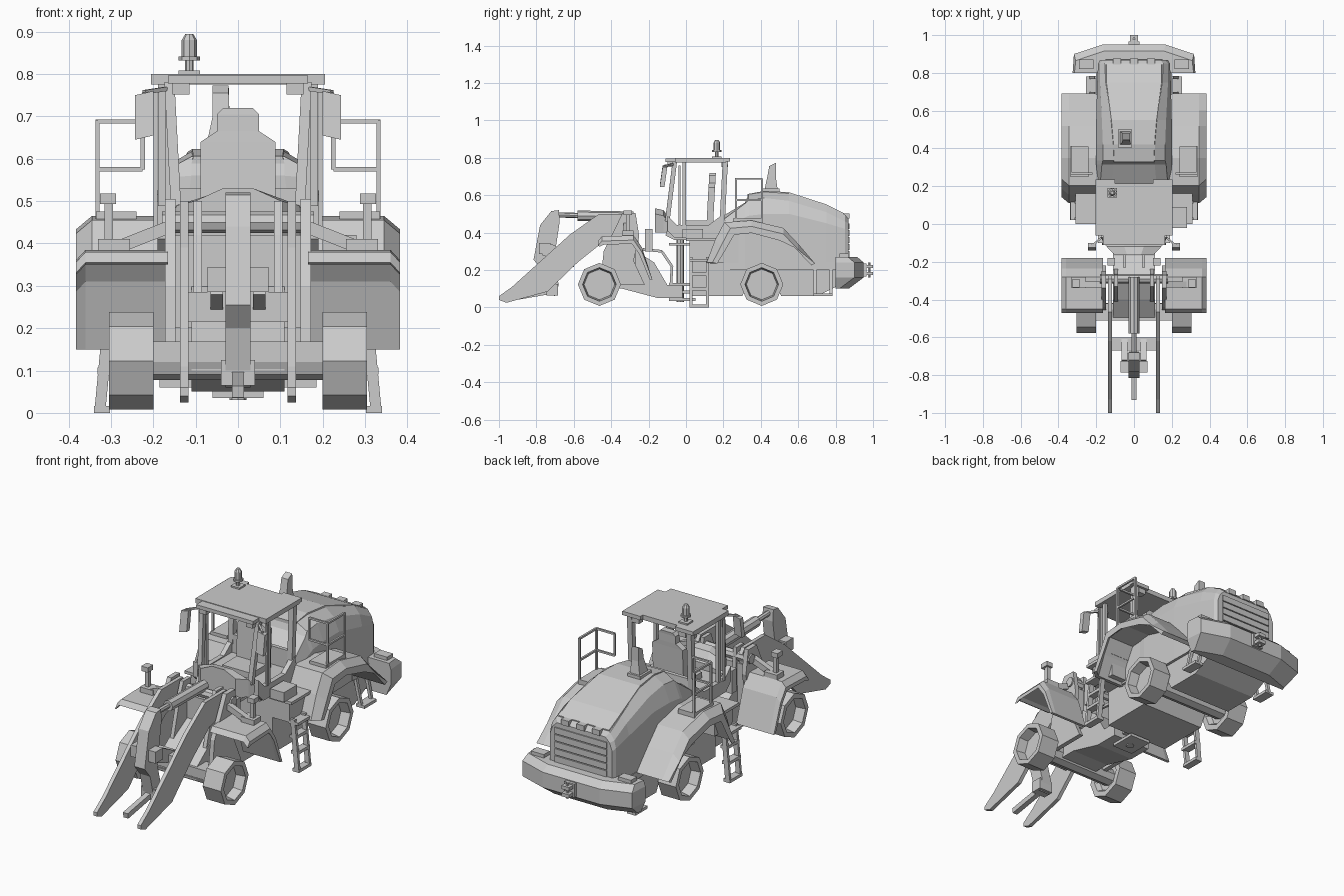
import bpy, bmesh, math
from mathutils import Vector


def loft(name, rings, mirror=False):
    """Skin equal-length closed rings, capped at both ends."""
    bm = bmesh.new()
    vs = [[bm.verts.new(p) for p in r] for r in rings]
    n = len(rings[0])
    for a, b in zip(vs, vs[1:]):
        for i in range(n):
            j = (i + 1) % n
            bm.faces.new((a[i], a[j], b[j], b[i]))
    bm.faces.new(vs[0])
    bm.faces.new(vs[-1])
    bmesh.ops.recalc_face_normals(bm, faces=bm.faces)
    me = bpy.data.meshes.new(name)
    bm.to_mesh(me)
    bm.free()
    ob = bpy.data.objects.new(name, me)
    bpy.context.collection.objects.link(ob)
    if mirror:
        ob.modifiers.new("Mirror", 'MIRROR').use_mirror_merge = False
    return ob


def prof(name, pts, x0, x1, mirror=False):
    """Side profile of (y, z) points extruded from x0 to x1."""
    return loft(name, [[(x, y, z) for y, z in pts] for x in (x0, x1)], mirror)


def box(name, x0, x1, y0, y1, z0, z1, mirror=False):
    return prof(name, [(y0, z0), (y1, z0), (y1, z1), (y0, z1)], x0, x1, mirror)


def bar(name, p, q, r, mirror=False, n=4):
    """Straight beam from p to q with n sides."""
    p, q = Vector(p), Vector(q)
    d = (q - p).normalized()
    u = d.cross(Vector((0, 0, 1)) if abs(d.z) < .9 else Vector((0, 1, 0))).normalized()
    v = d.cross(u)
    off = [math.tau * (i + (.5 if n == 4 else 0)) / n for i in range(n)]
    k = r * (1.414 if n == 4 else 1)
    ring = lambda c: [c + (u * math.cos(a) + v * math.sin(a)) * k for a in off]
    return loft(name, [ring(p), ring(q)], mirror)


def path(name, pts, r, mirror=False):
    for p, q in zip(pts, pts[1:]):
        bar(name, p, q, r, mirror)


# Wheels: octagons with recessed rims, and axles
for nm, y in (("front", -.463), ("rear", .405)):
    rings = []
    for x, r in ((.225, .07), (.2, .085), (.2, .115), (.305, .115), (.305, .09), (.255, .082)):
        rings.append([(x, y + r * math.sin(math.tau * i / 8), .123 + r * math.cos(math.tau * i / 8))
                      for i in range(8)])
    loft(nm + "_wheel", rings, True)
    bar(nm + "_axle", (-.23, y, .123), (.23, y, .123), .045, n=8)

# Boom arms, cross tube and pin
prof("boom_arm", [(-1, .06), (-1, .04), (-.96, .025), (-.74, .085), (-.58, .24), (-.43, .36),
                  (-.28, .39), (-.27, .47), (-.29, .5), (-.465, .5), (-.62, .39), (-.93, .11)],
     .117, .137, True)
bar("boom_cross_tube", (-.12, -.635, .25), (.12, -.635, .25), .035)
bar("boom_pin", (-.18, -.29, .45), (.18, -.29, .45), .025, n=8)

# Bell crank, its pivot, link and tilt cylinder
prof("bell_crank", [(-.815, .255), (-.78, .44), (-.72, .515), (-.68, .52), (-.675, .46), (-.69, .36),
                    (-.71, .24), (-.68, .12), (-.70, .06), (-.74, .08), (-.77, .2)], -.03, .03)
bar("crank_pivot", (-.072, -.755, .315), (.072, -.755, .315), .03)
bar("crank_lower_pin", (-.04, -.715, .095), (.04, -.715, .095), .03)
prof("crank_bracket", [(-.77, .28), (-.72, .34), (-.6, .28), (-.6, .22)], .035, .065, True)
bar("lower_link", (0, -.70, .09), (0, -.93, .05), .014)
bar("tilt_rod", (0, -.7, .495), (0, -.52, .49), .014, n=8)
bar("tilt_cylinder", (0, -.58, .49), (0, -.28, .485), .028, n=8)

# Front frame, towers and articulation joint
prof("front_frame", [(-.5, .1), (-.5, .165), (-.4, .24), (-.28, .31), (-.17, .24), (-.1, .12),
                     (-.02, .12), (-.02, .05), (-.15, .05), (-.34, .1)], -.11, .11)
prof("tower_plate", [(-.46, .12), (-.44, .3), (-.38, .42), (-.34, .505), (-.27, .505), (-.25, .38),
                     (-.28, .25), (-.22, .12)], .148, .172, True)
prof("tower_inner_plate", [(-.42, .2), (-.36, .42), (-.33, .5), (-.27, .5), (-.26, .38), (-.22, .2)],
     .085, .105, True)
box("axle_mount", -.2, .2, -.51, -.42, .12, .168)
box("tower_crossplate", -.15, .15, -.30, -.27, .2, .42)
for z in (.035, .075, .115, .33):
    box("joint_plate", -.06, .06, -.09, .05, z, z + .015)
bar("joint_pin", (0, -.03, .03), (0, -.03, .36), .02, n=8)
path("hose", [(.05, -.23, .31), (.05, -.13, .3), (.05, -.075, .22), (.05, -.08, .13)], .007, True)
bar("valve_column", (.12, -.2, .3), (.12, -.2, .42), .02, True)

# Front fenders with light posts
fend = [(-.47, .355), (-.45, .38), (-.28, .385), (-.235, .32), (-.18, .15),
        (-.195, .15), (-.25, .31), (-.29, .365), (-.44, .36), (-.46, .35)]
loft("front_fender", [[(x, y, z - (dz if z > .3 else 0)) for y, z in fend]
                      for x, dz in ((.165, 0), (.36, 0), (.383, .025))], True)
bar("fender_arm", (.16, -.32, .44), (.3, -.32, .385), .015, True)
box("light_base", .255, .33, -.34, -.28, .38, .41, True)
bar("light_post", (.305, -.31, .41), (.305, -.31, .5), .01, True)
box("headlight", .288, .326, -.335, -.29, .493, .518, True)

# Rear chassis, notched over the axle, and side boxes
prof("rear_chassis", [(.02, .36), (.02, .06), (.3, .06), (.34, .14), (.47, .14), (.51, .06), (.70, .06),
                      (.82, .12), (.82, .35), (.3, .4)], -.185, .185)
box("side_tank", .18, .285, .02, .17, .25, .355, True)
box("side_tread", .18, .31, 0, .19, .355, .37, True)
box("ladder_platform", .28, .335, .02, .12, .245, .26, True)
box("valve_box", .2, .28, -.02, .09, .37, .42)

# Hood lofted through sections along y
rings = []
for y, w, ws, zs, wm, zm, wt, zt in (
        (.20, .19, .19, .42, .18, .47, .12, .49), (.315, .2, .2, .48, .17, .555, .11, .56),
        (.335, .2, .2, .49, .165, .575, .11, .605), (.42, .2, .2, .5, .165, .585, .11, .617),
        (.55, .2, .2, .5, .17, .57, .12, .61), (.75, .195, .195, .45, .18, .51, .15, .545),
        (.85, .19, .19, .42, .18, .46, .155, .495), (.868, .18, .18, .41, .165, .45, .14, .475)):
    half = [(w, .2), (ws, zs), (wm, zm), (wt, zt)]
    rings.append([(x, y, z) for x, z in half] + [(-x, y, z) for x, z in reversed(half)])
loft("hood", rings)
loft("hood_top_panel", [[(s * w, y, z + d) for s, d in ((-1, -.02), (1, -.02), (.94, .006), (-.94, .006))]
                        for y, w, z in ((.328, .112, .60), (.42, .115, .617), (.55, .127, .61), (.75, .155, .545),
                                        (.845, .155, .497))])
for i in range(5):
    box("grille_slat", -.15, .15, .86, .874, .27 + i * .037, .302 + i * .037)
for x in (-.09, 0, .09):
    box("hood_lamp", x - .022, x + .022, .835, .875, .475, .503)

# Exhaust stack leaning back
box("exhaust_base", -.085, -.01, .405, .5, .6, .635)
loft("exhaust_stack", [[(a, y0, z), (b, y0, z), (b, y1, z + t), (a, y1, z + t)] for a, b, y0, y1, z, t in
                       ((-.075, -.018, .42, .49, .63, 0), (-.06, -.02, .435, .48, .70, 0),
                        (-.06, -.022, .445, .48, .755, .018))])

# Rear fenders: thick arches with chamfered outer edge, platforms and rails
arch = [(.11, .24), (.155, .36), (.205, .455), (.35, .465), (.52, .425), (.6, .34), (.69, .235),
        (.67, .225), (.58, .32), (.5, .39), (.35, .43), (.225, .42), (.18, .34), (.135, .235)]
loft("rear_fender", [[(x, y + (d if y < .3 else 0), z - (d if z > .33 else 0)) for y, z in arch]
                     for x, d in ((.17, 0), (.345, 0), (.383, .032))], True)
prof("fender_inner_wall", [(.13, .24), (.22, .44), (.35, .45), (.51, .41), (.67, .23)], .18, .197, True)
box("chassis_side_rail", .18, .2, .66, .8, .2, .24, True)
box("fender_platform", .24, .335, .25, .41, .44, .475, True)
for y in (.268, .407):
    bar("rail_post", (.332, y, .45), (.332, y, .69), .005, True)
for z in (.575, .688):
    path("rail_bar", [(.225, .268, z), (.332, .268, z), (.332, .407, z)], .005, True)
bar("rail_inner_post", (.225, .268, .575), (.225, .268, .688), .005, True)

# Bumper stacked from outlines, lamps, tow hitch and rear steps
half = [(.325, .80), (.318, .9), (.165, .95)]
loft("bumper", [[(x * k, y + (d if y > .82 else 0), z) for x, y in half] +
                [(-x * k, y + (d if y > .82 else 0), z) for x, y in reversed(half)]
                for z, k, d in ((.10, .92, -.08), (.16, 1, 0), (.24, 1, 0), (.27, .97, -.035))])
box("tail_lamp", .215, .29, .82, .87, .26, .288, True)
box("hitch_block", -.03, .03, .94, .965, .165, .235)
for z in (.172, .21):
    box("hitch_jaw", -.022, .022, .96, 1, z, z + .018)
bar("hitch_pin", (0, .98, .16), (0, .98, .24), .008, n=6)
for y in (.69, .775):
    bar("rear_step_side", (.20, y, .20), (.23, y, .065), .008, True)
box("rear_step_tread", .205, .255, .683, .782, .06, .075, True)

# Access ladders
for y in (.027, .115):
    loft("ladder_side", [[(x - .012, y - .007, z), (x + .014, y - .007, z),
                          (x + .014, y + .007, z), (x - .012, y + .007, z)]
                         for x, z in ((.30, .27), (.325, .005))], True)
for x, z in ((.322, .004), (.314, .095), (.305, .175)):
    box("ladder_rung", x - .02, x + .018, .02, .122, z - .004, z + .012, True)

# Cab tub, nose and floor
prof("cab_floor", [(-.11, .385), (-.09, .435), (.2, .435), (.21, .36), (-.06, .36)], -.17, .17)
loft("cab_nose", [[(x * k, y, z) for x, z in ((-.17, .40), (.17, .40), (.17, .46 + t), (.06, .49 + t),
                                           (-.06, .49 + t), (-.17, .46 + t))]
                  for y, k, t in ((-.085, 1, -.02), (-.12, .85, .03), (-.165, .6, .04))])
prof("cab_side", [(-.1, .41), (-.1, .49), (-.05, .44), (.12, .44), (.2, .5), (.22, .43), (.2, .37), (-.06, .37)],
     .165, .19, True)
prof("cab_back_wall", [(.185, .4), (.185, .53), (.205, .53), (.215, .4)], -.17, .17)

# Cab pillars and roof
bar("front_pillar", (.145, -.1, .46), (.162, -.06, .78), .012, True)
bar("door_pillar", (.18, -.01, .43), (.18, -.01, .78), .009, True)
bar("rear_pillar", (.172, .195, .48), (.172, .21, .78), .014, True)
bar("cab_grab_rail", (.195, -.035, .44), (.195, -.035, .76), .005, True)
box("roof", -.205, .205, -.06, .215, .775, .8)
box("roof_front", -.165, .165, -.11, -.05, .778, .797)
box("roof_rear_tab", .1, .205, .2, .235, .78, .8, True)
box("work_lamp", .115, .155, -.1, -.065, .752, .778, True)
box("rear_work_lamp", .115, .155, .19, .225, .752, .778, True)

# Mirrors on arms
path("mirror_arm", [(.17, -.07, .765), (.222, -.115, .757), (.222, -.115, .73)], .005, True)
loft("mirror", [[(x, y, z + t) for y, z in ((-.14, .645), (-.115, .645), (-.1, .75), (-.125, .75))]
                for x, t in ((.2, .01), (.243, 0))], True)

# Beacon
bar("beacon_base", (-.115, .165, .795), (-.115, .165, .808), .025)
bar("beacon_stem", (-.115, .165, .80), (-.115, .165, .835), .01, n=8)
bar("beacon_flange", (-.115, .165, .832), (-.115, .165, .842), .025, n=8)
loft("beacon_lamp", [[(-.115 + r * math.cos(math.tau * i / 8), .165 + r * math.sin(math.tau * i / 8), z)
                      for i in range(8)] for z, r in ((.84, .018), (.88, .018), (.895, .009))])

# Seat
box("seat_cushion", -.085, .085, -.01, .15, .43, .465)
loft("seat_back", [[(-w, y, z), (w, y, z), (w, y + .035, z), (-w, y + .035, z)]
                   for y, z, w in ((.11, .45, .088), (.12, .64, .088), (.122, .665, .05), (.124, .705, .05),
                                   (.126, .72, .035))])
